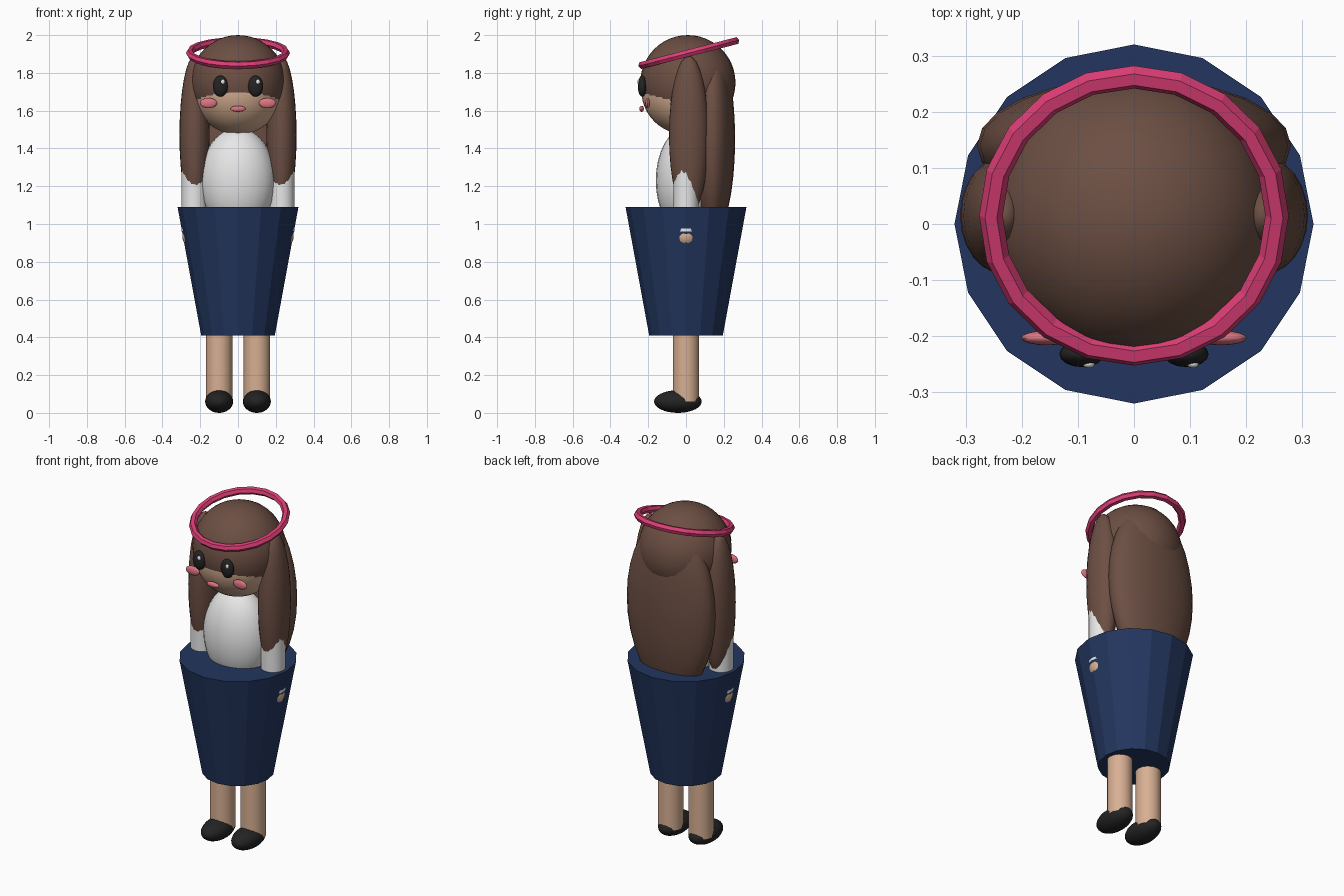
import bpy, math

if "Cube" in bpy.data.objects:
    bpy.data.objects.remove(bpy.data.objects["Cube"])


def material(name, rgb):
    m = bpy.data.materials.new(name)
    m.diffuse_color = (*rgb, 1)
    m.use_nodes = True
    m.node_tree.nodes["Principled BSDF"].inputs["Base Color"].default_value = m.diffuse_color
    return m


NAVY = material("navy", (0.017, 0.037, 0.115))
BROWN = material("brown", (0.15, 0.078, 0.056))
SKIN = material("skin", (0.68, 0.43, 0.29))
WHITE = material("white", (0.8, 0.8, 0.8))
BLACK = material("black", (0.017, 0.017, 0.017))
PINK = material("hot_pink", (0.72, 0.048, 0.18))
BLUSH = material("blush", (0.72, 0.18, 0.22))


def finish(name, mat, angle=40):
    ob = bpy.context.object
    ob.name = name
    ob.data.materials.append(mat)
    if angle:
        bpy.ops.object.shade_smooth_by_angle(angle=math.radians(angle))
    return ob


def ellipsoid(name, mat, loc, radii, segs=24, rings=16):
    bpy.ops.mesh.primitive_uv_sphere_add(segments=segs, ring_count=rings, radius=1, location=loc)
    bpy.context.object.scale = radii
    bpy.ops.object.transform_apply(location=False, rotation=False, scale=True)
    return finish(name, mat)


def column(name, mat, x, z0, z1, r0, r1, sides=16, angle=40):
    bpy.ops.mesh.primitive_cone_add(vertices=sides, radius1=r0, radius2=r1, depth=z1 - z0,
                                    location=(x, 0, (z0 + z1) / 2))
    return finish(name, mat, angle)


# Clothing and torso
column("skirt", NAVY, 0, 0.41, 1.09, 0.195, 0.32, angle=0)
ellipsoid("torso", WHITE, (0, 0, 1.23), (0.2, 0.16, 0.28))

# Head and hair
ellipsoid("head", SKIN, (0, 0, 1.71), (0.237, 0.237, 0.237), 32, 24)
ellipsoid("hair_cap", BROWN, (0, 0.01, 1.748), (0.252, 0.252, 0.252), 32, 24)
ellipsoid("back_hair", BROWN, (0, 0.14, 1.45), (0.28, 0.12, 0.51))
ellipsoid("mouth", BLUSH, (0, -0.235, 1.61), (0.04, 0.012, 0.016))

# Paired parts
for side, s in (("left", -1), ("right", 1)):
    ellipsoid(side + "_hair_lock", BROWN, (s * 0.23, 0.015, 1.47), (0.08, 0.105, 0.42))
    column(side + "_arm", WHITE, s * 0.232, 0.96, 1.40, 0.067, 0.067)
    ellipsoid(side + "_hand", SKIN, (s * 0.232, 0, 0.935), (0.063, 0.063, 0.063))
    column(side + "_leg", SKIN, s * 0.10, 0.06, 0.6, 0.07, 0.07)
    ellipsoid(side + "_shoe", BLACK, (s * 0.10, -0.043, 0.06), (0.074, 0.126, 0.06))
    ellipsoid(side + "_eye", BLACK, (s * 0.093, -0.232, 1.73), (0.04, 0.023, 0.056), 16, 12)
    ellipsoid(side + "_eye_glint", WHITE, (s * 0.093 + 0.012, -0.25, 1.752), (0.011, 0.007, 0.013), 10, 8)
    ellipsoid(side + "_cheek", BLUSH, (s * 0.156, -0.203, 1.64), (0.045, 0.013, 0.027), 16, 12)

# Tilted headband ring
bpy.ops.mesh.primitive_torus_add(major_segments=20, minor_segments=6, major_radius=0.255,
                                 minor_radius=0.021, location=(0, 0.015, 1.905),
                                 rotation=(math.radians(14.5), 0, 0))
finish("headband", PINK, 0)
